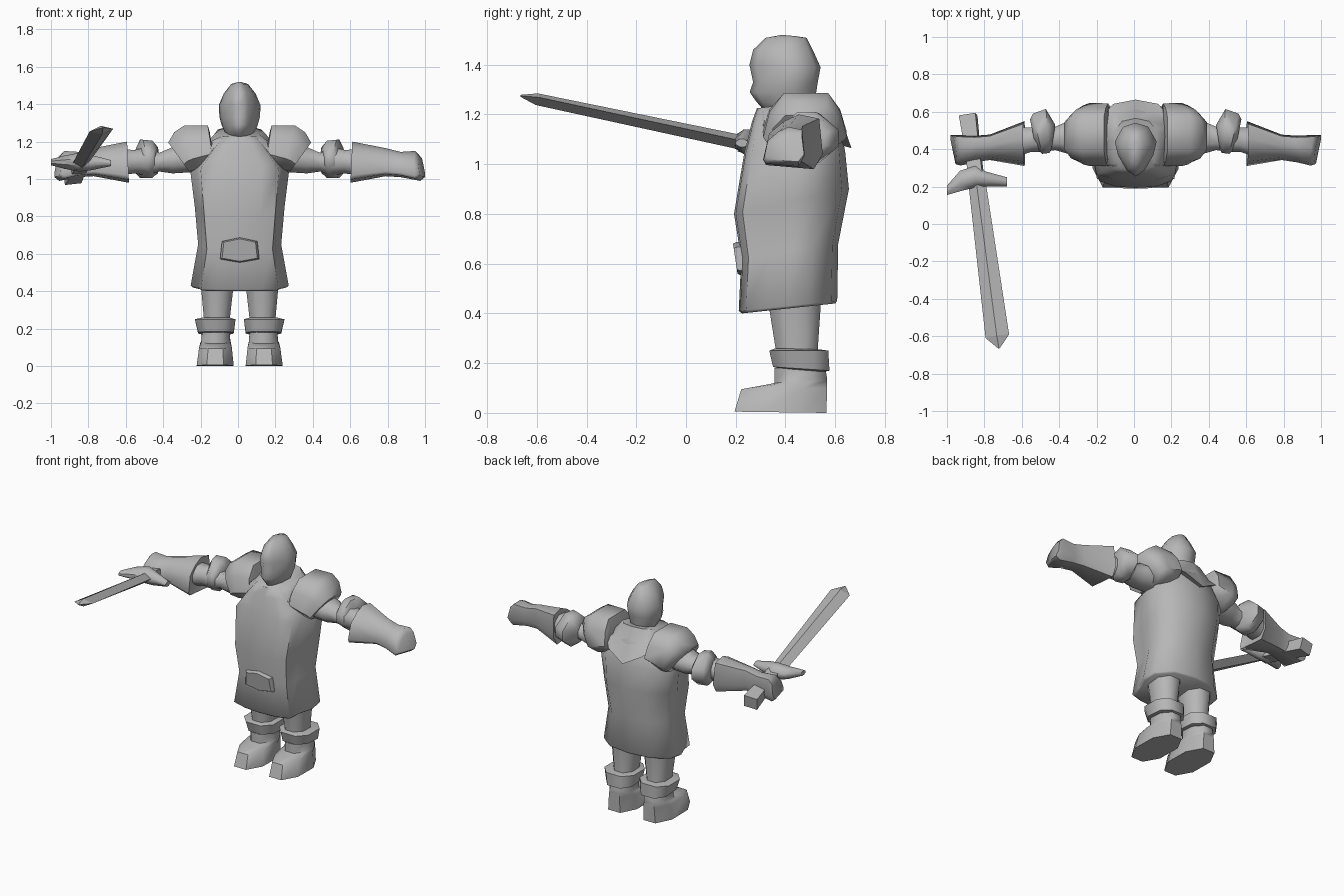
import bpy, bmesh, math
from mathutils import Vector as V

grey = bpy.data.materials.new("plain_grey")
grey.diffuse_color = (0.47, 0.47, 0.47, 1)


def octo(k=0.42):
    """Eight-sided section filling the square -1..1."""
    return [(1, -k), (1, k), (k, 1), (-k, 1), (-1, k), (-1, -k), (-k, -1), (k, -1)]


def loft(name, rings, angle=60, shift=0.009):
    """Skin a list of equal point rings and cap both ends."""
    bm = bmesh.new()
    vs = [[bm.verts.new(p + V((shift, 0, 0))) for p in r] for r in rings]
    n = len(vs[0])
    for a, b in zip(vs, vs[1:]):
        for i in range(n):
            j = (i + 1) % n
            bm.faces.new((a[i], a[j], b[j], b[i]))
    bm.faces.new(vs[0][::-1])
    bm.faces.new(vs[-1])
    bmesh.ops.remove_doubles(bm, verts=bm.verts[:], dist=1e-5)
    bmesh.ops.recalc_face_normals(bm, faces=bm.faces[:])
    me = bpy.data.meshes.new(name)
    bm.to_mesh(me)
    bm.free()
    me.materials.append(grey)
    ob = bpy.data.objects.new(name, me)
    bpy.context.collection.objects.link(ob)
    bpy.ops.object.select_all(action='DESELECT')
    ob.select_set(True)
    bpy.context.view_layer.objects.active = ob
    bpy.ops.object.shade_smooth_by_angle(angle=math.radians(angle))
    return ob


def level(z0, z1, x0, x1, y0, y1, sec):
    """Ring around a vertical axis; z0 at the front, z1 at the back."""
    return [V(((x0 + x1) / 2 + (x1 - x0) / 2 * a, (y0 + y1) / 2 + (y1 - y0) / 2 * b,
               (z0 + z1) / 2 + (z1 - z0) / 2 * b)) for a, b in sec]


def upright(s, xb, zb, xt, zt, y0, y1, sec, dx=0):
    """Ring around a sideways axis, from bottom (xb, zb) to top (xt, zt)."""
    return [V((s * ((xb + xt) / 2 + (xt - xb) / 2 * b + dx * a),
               (y0 + y1) / 2 + (y1 - y0) / 2 * a,
               (zb + zt) / 2 + (zt - zb) / 2 * b)) for a, b in sec]


def mirrored(half):
    """Complete a half section that runs from front centre to back centre."""
    return half + [(-a, b) for a, b in half[-2:0:-1]]


# Tunic
torso = mirrored([(0, -1), (0.45, -0.97), (0.79, -0.85), (0.86, -0.42), (1, 0), (0.97, 0.45), (0.6, 0.88), (0, 1)])
loft("tunic", [level(z0, z1, -w, w, y0, y1, torso) for z0, z1, w, y0, y1 in [
    (0.40, 0.44, 0.25, 0.225, 0.60), (0.41, 0.45, 0.262, 0.212, 0.608), (0.62, 0.68, 0.222, 0.222, 0.612),
    (0.80, 0.90, 0.24, 0.193, 0.655), (1.05, 1.05, 0.265, 0.235, 0.64),
    (1.10, 1.10, 0.225, 0.248, 0.63), (1.17, 1.19, 0.165, 0.265, 0.61), (1.225, 1.26, 0.11, 0.285, 0.57)]])

# Mantle over the shoulders, with a low point at the back
mantle = loft("mantle", [level(z0, z1, -w, w, y0, y1, torso) for z0, z1, w, y0, y1 in [
    (1.16, 1.065, 0.20, 0.285, 0.665), (1.21, 1.18, 0.18, 0.295, 0.612), (1.225, 1.28, 0.12, 0.31, 0.565)]])
for v in mantle.data.vertices:
    if v.co.y > 0.5 and v.co.z < 1.15:
        v.co.z += abs(v.co.x - 0.009) * 0.5

# Head
face = mirrored([(0, -1), (0.42, -0.78), (0.85, -0.2), (1, 0.3), (0.6, 0.85), (0, 1)])
loft("head", [level(z0, z1, -w, w, y0, y1, face) for z0, z1, w, y0, y1 in [
    (1.22, 1.18, 0.05, 0.31, 0.49), (1.255, 1.22, 0.07, 0.28, 0.515), (1.29, 1.28, 0.095, 0.256, 0.522),
    (1.33, 1.33, 0.108, 0.27, 0.53), (1.40, 1.39, 0.112, 0.255, 0.541), (1.46, 1.455, 0.085, 0.27, 0.512),
    (1.508, 1.508, 0.045, 0.32, 0.485), (1.52, 1.515, 0.012, 0.385, 0.44)]], 70)

# Buckle plate
plate = [(-1, -.72), (0, -1), (1, -.72), (0.9, .7), (0, 1), (-0.9, .7)]
loft("buckle", [[V((w * a, y - 0.009 * b, 0.62 + h * b)) for a, b in plate]
                for y, w, h in [(0.25, 0.105, 0.067), (0.212, 0.105, 0.067), (0.198, 0.094, 0.06)]], 50)

# Shoulder pad section narrows upward; gauntlet section is lopsided
pad = [(1, -.5), (0.85, .35), (0.55, 1), (-0.5, 1), (-0.85, .35), (-1, -.5), (-0.6, -1), (0.6, -1)]
cuff = [(1, -.45), (0.88, .85), (0.2, 1), (-0.3, .75), (-0.8, .3), (-1, -.65), (-0.9, -.85), (0.7, -1)]

for s, side in ((-1, "right"), (1, "left")):
    # Shoulder pad
    loft(side + "_shoulder_pad", [upright(s, *r, pad) for r in [
        (0.135, 1.09, 0.16, 1.25, 0.325, 0.635), (0.14, 1.085, 0.17, 1.285, 0.31, 0.645),
        (0.23, 1.05, 0.295, 1.287, 0.31, 0.647), (0.255, 1.045, 0.35, 1.25, 0.318, 0.635),
        (0.27, 1.04, 0.382, 1.195, 0.33, 0.605)]])
    # Upper arm through to the forearm
    loft(side + "_arm", [upright(s, x, z0, x, z1, y0, y1, octo()) for x, z0, z1, y0, y1 in [
        (0.2, 1.04, 1.2, 0.36, 0.56), (0.36, 1.03, 1.17, 0.375, 0.55), (0.43, 1.04, 1.14, 0.395, 0.52),
        (0.5, 1.02, 1.17, 0.385, 0.55), (0.56, 1.03, 1.155, 0.385, 0.515), (0.64, 1.02, 1.16, 0.36, 0.52)]])
    # Elbow guard
    loft(side + "_elbow_guard", [upright(s, xb, z0, xb, z1, y0, y1, octo(0.32), d) for xb, z0, z1, y0, y1, d in [
        (0.44, 1.03, 1.17, 0.40, 0.53, -0.01), (0.47, 1.005, 1.205, 0.38, 0.615, 0.01),
        (0.525, 1.005, 1.21, 0.375, 0.59, 0.025), (0.55, 1.03, 1.165, 0.41, 0.56, 0.015)]])
    # Gauntlet with fist
    loft(side + "_gauntlet", [upright(s, xb, z0, xt, z1, y0, y1, cuff, d)
                              for xb, z0, xt, z1, y0, y1, d in [
        (0.61, 1.03, 0.61, 1.14, 0.37, 0.51, 0), (0.592, 0.98, 0.602, 1.20, 0.31, 0.55, 0),
        (0.78, 1.015, 0.78, 1.165, 0.342, 0.478, 0), (0.86, 1.01, 0.86, 1.145, 0.33, 0.472, 0),
        (0.955, 0.99, 0.935, 1.15, 0.312, 0.477, 0.015),
        (0.98, 1.01, 0.96, 1.12, 0.32, 0.475, 0.015)]])

    def leg_part(name, rows, k):
        loft(side + name, [level(z0, z1, *sorted((s * (a - 0.008), s * (b - 0.008))), y0, y1, octo(k))
                           for z0, z1, a, b, y0, y1 in rows])

    # Leg, boot cuff, boot
    leg_part("_leg", [(0.15, 0.15, 0.06, 0.20, 0.365, 0.54), (0.26, 0.26, 0.06, 0.20, 0.36, 0.53),
                      (0.48, 0.48, 0.035, 0.22, 0.325, 0.545)], 0.45)
    leg_part("_boot_cuff", [(0.18, 0.165, 0.06, 0.21, 0.37, 0.555), (0.185, 0.17, 0.04, 0.23, 0.35, 0.577),
                            (0.25, 0.25, 0.03, 0.248, 0.335, 0.572), (0.26, 0.255, 0.06, 0.21, 0.36, 0.54)], 0.5)
    leg_part("_boot", [(0.005, 0, 0.04, 0.238, 0.195, 0.565), (0.095, 0.10, 0.05, 0.225, 0.222, 0.567),
                       (0.113, 0.13, 0.055, 0.218, 0.32, 0.567), (0.12, 0.14, 0.058, 0.213, 0.355, 0.567),
                       (0.18, 0.18, 0.06, 0.21, 0.355, 0.56)], 0.45)

# Sword: everything follows one line from pommel to tip
tail, tip = V((-0.888, 0.59, 1.01)), V((-0.722, -0.665, 1.275))
axis = (tip - tail).normalized()
wide = V((1, 0.13, 0.12))
wide = (wide - axis * wide.dot(axis)).normalized()
thin = axis.cross(wide)


def sword_ring(y, w, t, sec):
    c = tail + (tip - tail) * ((tail.y - y) / (tail.y - tip.y))
    return [c + wide * w * a + thin * t * b for a, b in sec]


diamond = [(1, 0), (0, 1), (-1, 0), (0, -1)]
square = [(1, -1), (1, 1), (-1, 1), (-1, -1)]
loft("blade", [sword_ring(y, w, t, diamond) for y, w, t in [
    (0.25, 0.046, 0.03), (-0.6, 0.064, 0.024), (-0.665, 0.004, 0.004)]], 15, 0)
loft("grip", [sword_ring(y, w, w * 0.9, square) for y, w in [(0.22, 0.038), (0.45, 0.04), (0.58, 0.045)]], 15, 0)
# Cross guard
loft("cross_guard", [[V((x, (y0 + y1) / 2 + (y1 - y0) / 2 * a, z + h * b)) for a, b in octo(0.35)]
                     for x, y0, y1, z, h in [
    (-1.0, 0.155, 0.205, 1.09, 0.016), (-0.93, 0.175, 0.285, 1.09, 0.035), (-0.85, 0.195, 0.31, 1.09, 0.05),
    (-0.79, 0.20, 0.28, 1.088, 0.042), (-0.68, 0.20, 0.25, 1.085, 0.016)]], 50, 0)
